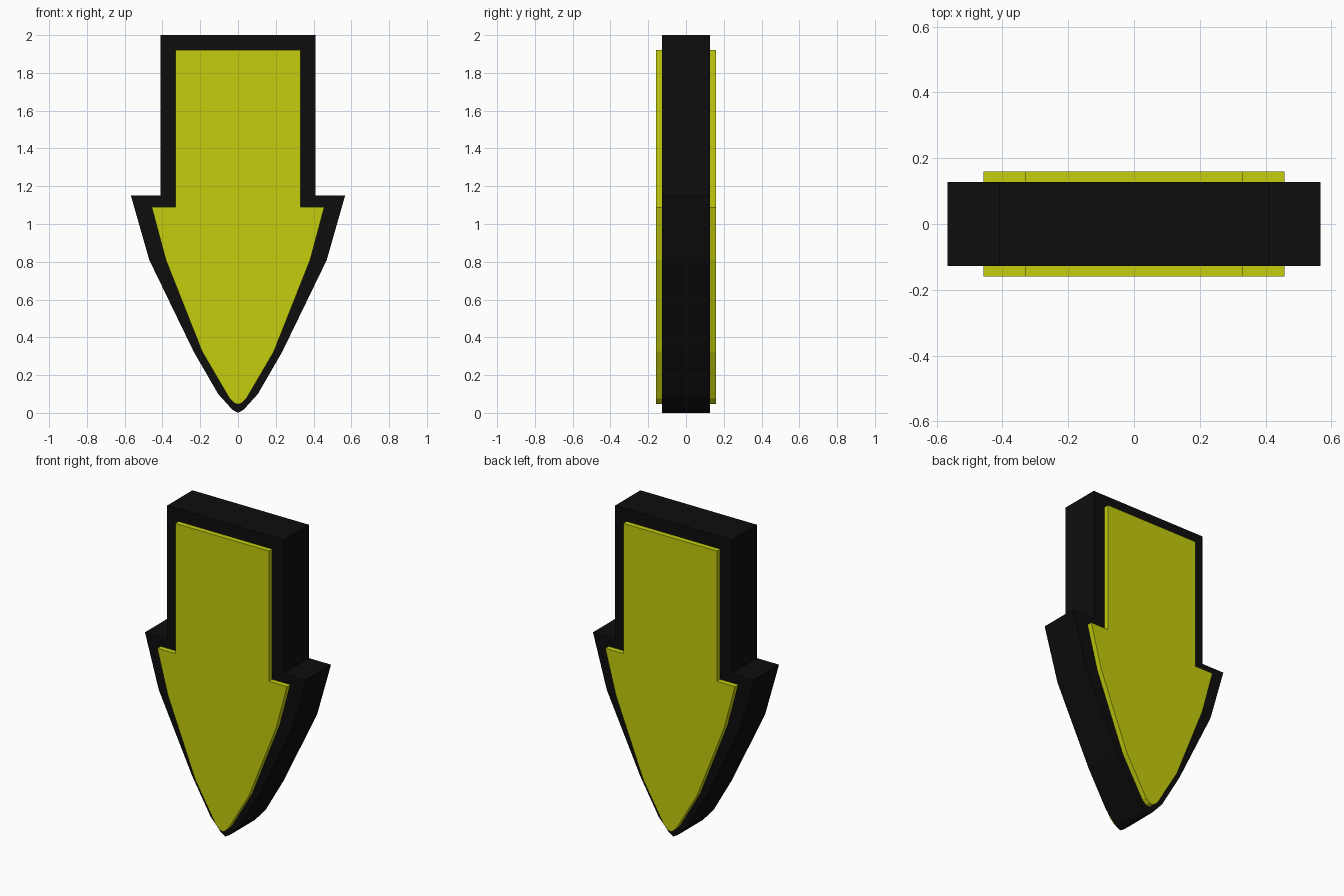
import bpy, bmesh

if "Cube" in bpy.data.objects:
    bpy.data.objects.remove(bpy.data.objects["Cube"])


def material(name, rgb):
    m = bpy.data.materials.new(name)
    m.diffuse_color = (*rgb, 1.0)
    m.use_nodes = True
    m.node_tree.nodes["Principled BSDF"].inputs["Base Color"].default_value = m.diffuse_color
    return m


black = material("black", (0.004, 0.004, 0.004))
yellow = material("acid yellow", (0.55, 0.61, 0.004))


def slab(name, half, y0, y1, mat):
    """Mirror a half outline (x, z) across x = 0 and extrude it from y0 to y1."""
    outline = half + [(-x, z) for x, z in reversed(half) if x > 0]
    bm = bmesh.new()
    face = bm.faces.new([bm.verts.new((x, y0, z)) for x, z in outline])
    ext = bmesh.ops.extrude_face_region(bm, geom=[face])
    verts = [g for g in ext["geom"] if isinstance(g, bmesh.types.BMVert)]
    bmesh.ops.translate(bm, verts=verts, vec=(0, y1 - y0, 0))
    bmesh.ops.recalc_face_normals(bm, faces=bm.faces)
    mesh = bpy.data.meshes.new(name)
    bm.to_mesh(mesh)
    bm.free()
    mesh.materials.append(mat)
    obj = bpy.data.objects.new(name, mesh)
    bpy.context.collection.objects.link(obj)
    return obj


# Half outlines, from the top corner down to the tip
body = [(0.41, 2.0), (0.41, 1.15), (0.567, 1.15), (0.47, 0.81),
        (0.235, 0.325), (0.105, 0.10), (0.03, 0.017), (0.0, 0.0)]
panel = [(0.33, 1.92), (0.33, 1.09), (0.457, 1.09), (0.382, 0.81),
         (0.19, 0.325), (0.045, 0.077), (0.016, 0.05), (0.0, 0.046)]

# Thick black arrow with a raised yellow panel on each side
slab("arrow_body", body, -0.127, 0.127, black)
slab("front_panel", panel, -0.16, -0.12, yellow)
slab("back_panel", panel, 0.12, 0.16, yellow)
